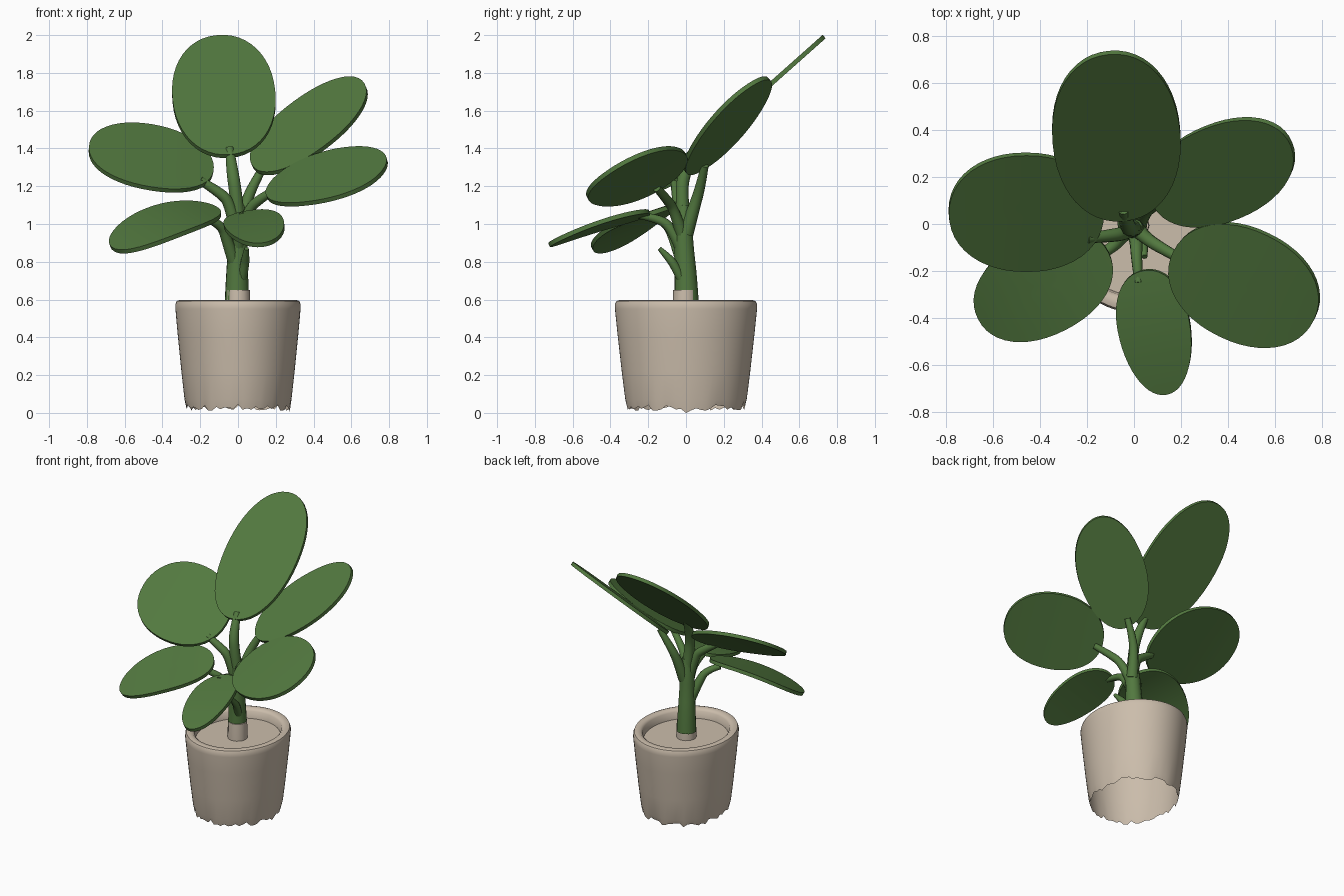
import bpy, bmesh, random
from math import cos, sin, pi, radians, copysign

if "Cube" in bpy.data.objects:
    bpy.data.objects.remove(bpy.data.objects["Cube"])

random.seed(4)


def material(name, rgb):
    m = bpy.data.materials.new(name)
    m.diffuse_color = (*rgb, 1)
    m.use_nodes = True
    m.node_tree.nodes["Principled BSDF"].inputs["Base Color"].default_value = m.diffuse_color
    return m


GREEN = material("leaf_green", (0.085, 0.19, 0.05))
CREAM = material("cream", (0.60, 0.51, 0.41))


def activate(ob):
    bpy.ops.object.select_all(action='DESELECT')
    ob.select_set(True)
    bpy.context.view_layer.objects.active = ob


def finish(name, bm, mat, angle=40):
    bmesh.ops.recalc_face_normals(bm, faces=bm.faces)
    me = bpy.data.meshes.new(name)
    bm.to_mesh(me)
    bm.free()
    ob = bpy.data.objects.new(name, me)
    bpy.context.collection.objects.link(ob)
    me.materials.append(mat)
    activate(ob)
    bpy.ops.object.shade_smooth_by_angle(angle=radians(angle))
    return ob


def bridge(bm, r0, r1):
    n = len(r0)
    for i in range(n):
        j = (i + 1) % n
        bm.faces.new((r0[i], r0[j], r1[j], r1[i]))


# Oval pot: open, ragged bottom edge, rounded rim, sunken soil disc
def pot(rx=0.333, ry=0.378, n=72):
    profile = [(0.82, None), (0.85, 0.07), (0.90, 0.22), (0.96, 0.42), (0.995, 0.55),
               (0.995, 0.575), (0.975, 0.592), (0.93, 0.597), (0.86, 0.594),
               (0.82, 0.58), (0.80, 0.53)]
    bm = bmesh.new()
    rings = []
    for r, z in profile:
        rings.append([bm.verts.new((rx * r * cos(2 * pi * i / n), ry * r * sin(2 * pi * i / n),
                                    random.uniform(0.01, 0.045) if z is None else z))
                      for i in range(n)])
    rings[0][0].co.z = 0
    for a, b in zip(rings, rings[1:]):
        bridge(bm, a, b)
    bm.faces.new(rings[-1])
    return finish("pot", bm, CREAM)


pot()


# Tapered stalks swept along a smooth path of (x, y, z, radius)
def stalk(name, pts, mat=GREEN):
    cu = bpy.data.curves.new(name, 'CURVE')
    cu.dimensions = '3D'
    cu.bevel_depth = 1
    cu.bevel_resolution = 4
    cu.use_fill_caps = True
    sp = cu.splines.new('NURBS')
    sp.points.add(len(pts) - 1)
    for p, (x, y, z, r) in zip(sp.points, pts):
        p.co = (x, y, z, 1)
        p.radius = r
    sp.order_u = 3
    sp.use_endpoint_u = True
    sp.resolution_u = 6
    cu.materials.append(mat)
    ob = bpy.data.objects.new(name, cu)
    bpy.context.collection.objects.link(ob)
    activate(ob)
    bpy.ops.object.convert(target='MESH')
    bpy.ops.object.shade_smooth_by_angle(angle=radians(50))


stalk("stem_base", [(0, -0.005, 0.51, .066), (0, -0.005, 0.58, .066), (0, -0.005, 0.65, .063)], CREAM)
stalk("stem", [(-.006, .003, 0.58, .066), (-.005, 0, 0.72, .06), (-.002, -.01, 0.86, .053),
               (0, -.015, 1.0, .048), (.005, -.01, 1.1, .03)])
stalk("back_stalk", [(.005, -.01, 0.98, .04), (-.01, -.025, 1.15, .034),
                     (-.03, -.01, 1.28, .034), (-.045, .06, 1.40, .022)])
stalk("upper_right_stalk", [(.015, .0, 0.95, .04), (.035, .04, 1.08, .032),
                            (.07, .075, 1.19, .027), (.14, .10, 1.31, .02)])
stalk("lower_right_stalk", [(.01, -.02, 0.94, .035), (.05, -.06, 1.07, .027),
                            (.11, -.10, 1.13, .026), (.21, -.155, 1.19, .02)])
stalk("upper_left_stalk", [(-.01, -.02, 0.96, .035), (-.04, -.04, 1.11, .03),
                           (-.10, -.05, 1.17, .028), (-.20, -.06, 1.23, .022)])
stalk("lower_left_stalk", [(-.02, -.02, 0.80, .035), (-.06, -.06, 0.92, .03),
                           (-.09, -.10, 1.0, .024), (-.17, -.15, 1.03, .02)])
stalk("front_stalk", [(.0, -.02, 0.86, .035), (.01, -.07, 0.97, .028),
                      (.01, -.14, 1.03, .024), (.02, -.25, 1.045, .018)])
stalk("cut_stub", [(.02, -.02, 0.70, .025), (.035, -.06, 0.78, .024),
                   (.04, -.09, 0.82, .022), (.045, -.14, 0.87, .012)])


# Oval leaf blade: plan outline laid on a sloping plane, gently arched, then thickened
def leaf(name, centre, angle, a, b, sx, sy, bend=0.0, taper=0.0, n=48, rings=7):
    cx, cy, cz = centre
    ca, sa = cos(radians(angle)), sin(radians(angle))

    def point(u, v):
        du, dv = a * u, b * v * (1 + taper * u)
        dx, dy = du * ca - dv * sa, du * sa + dv * ca
        z = cz + sx * dx + sy * dy - bend * (u * u - 0.3)
        return cx + dx, cy + dy, z

    def rounded(t):
        return copysign(abs(t) ** 0.94, t)

    bm = bmesh.new()
    mid = bm.verts.new(point(0, 0))
    loops = []
    for k in range(1, rings + 1):
        s = k / rings
        loops.append([bm.verts.new(point(s * rounded(cos(2 * pi * i / n)),
                                         s * rounded(sin(2 * pi * i / n)))) for i in range(n)])
    for i in range(n):
        bm.faces.new((mid, loops[0][i], loops[0][(i + 1) % n]))
    for p, q in zip(loops, loops[1:]):
        bridge(bm, p, q)
    ob = finish(name, bm, GREEN)
    mod = ob.modifiers.new("thickness", 'SOLIDIFY')
    mod.thickness = 0.024
    mod.offset = 0
    bpy.ops.object.modifier_apply(modifier=mod.name)
    bpy.ops.object.shade_smooth_by_angle(angle=radians(50))


leaf("back_leaf", (-.075, .375, 1.675), 95, .357, .273, 0.0, .89)
leaf("upper_right_leaf", (.375, .22, 1.52), 22, .32, .205, .41, .80)
leaf("lower_right_leaf", (.47, -.26, 1.25), -26, .333, .238, .36, .50, .01)
leaf("upper_left_leaf", (-.46, .05, 1.35), 180, .33, .248, -.16, .67, .01)
leaf("lower_left_leaf", (-.385, -.26, 1.0), 207, .31, .21, .17, .42, .04)
leaf("front_leaf", (.09, -.46, .985), -79, .268, .153, .12, .34, .015, -.1)
